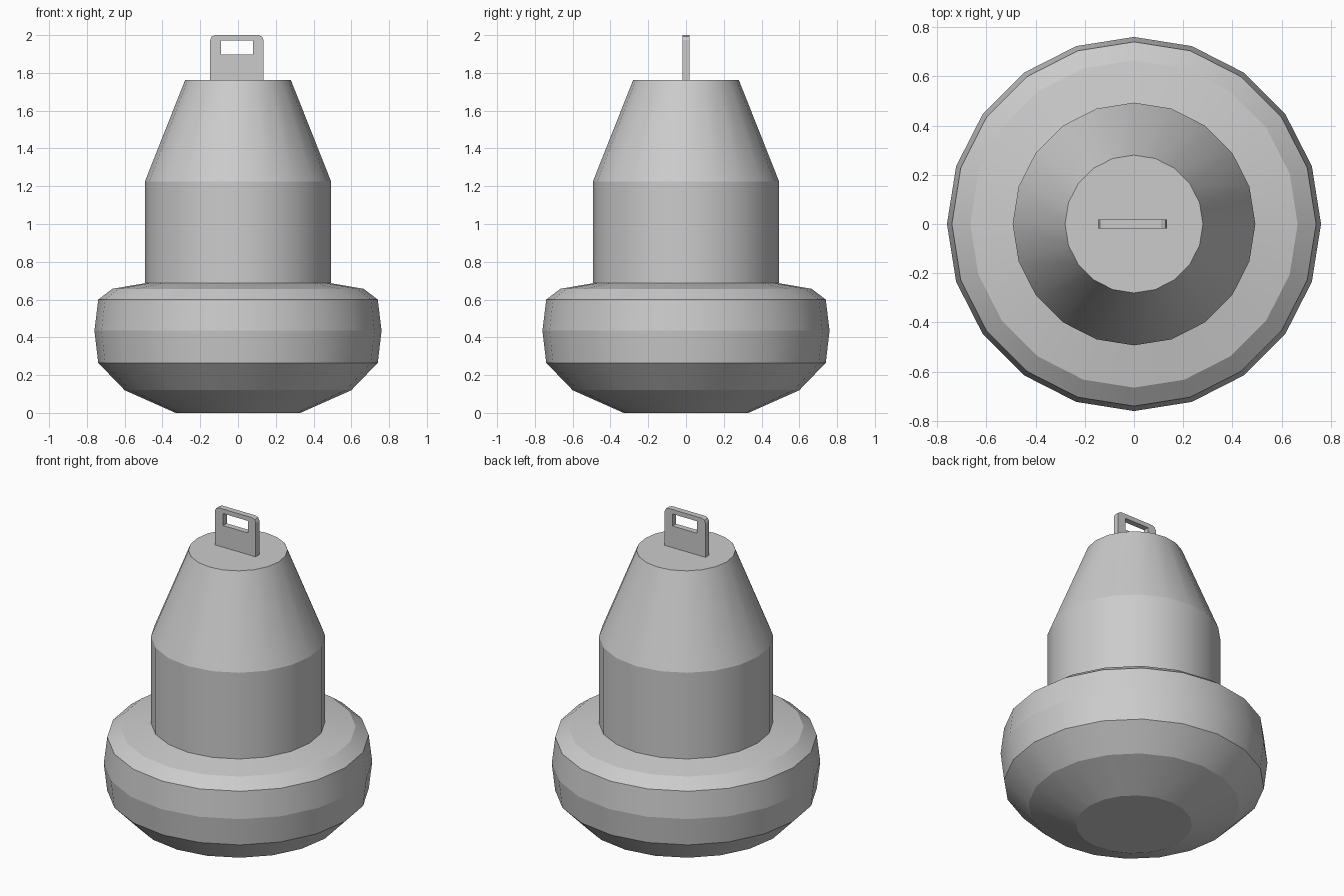
import bpy, bmesh, math

if "Cube" in bpy.data.objects:
    bpy.data.objects.remove(bpy.data.objects["Cube"])

SIDES = 20


def lathe(name, profile):
    """Capped 20-sided turned part: smooth round the axis, crisp at each ring."""
    bm = bmesh.new()
    rings = []
    for r, z in profile:
        rings.append([bm.verts.new((r * math.cos(math.tau * i / SIDES),
                                    r * math.sin(math.tau * i / SIDES), z))
                      for i in range(SIDES)])
    for low, high in zip(rings, rings[1:]):
        for i in range(SIDES):
            j = (i + 1) % SIDES
            bm.faces.new((low[i], low[j], high[j], high[i])).smooth = True
    bm.faces.new(rings[0][::-1])
    bm.faces.new(rings[-1])
    for e in bm.edges:
        a, b = e.verts
        e.smooth = abs(a.co.z - b.co.z) > 1e-5
    mesh = bpy.data.meshes.new(name)
    bm.to_mesh(mesh)
    bm.free()
    obj = bpy.data.objects.new(name, mesh)
    bpy.context.collection.objects.link(obj)
    return obj


def plate(name, outlines, thickness):
    """Flat upright plate from x,z outlines; inner outlines become holes."""
    curve = bpy.data.curves.new(name, 'CURVE')
    curve.dimensions = '2D'
    curve.fill_mode = 'BOTH'
    curve.extrude = thickness / 2
    for pts in outlines:
        s = curve.splines.new('POLY')
        s.points.add(len(pts) - 1)
        for p, (x, z) in zip(s.points, pts):
            p.co = (x, z, 0, 1)
        s.use_cyclic_u = True
    obj = bpy.data.objects.new(name, curve)
    obj.rotation_euler.x = math.pi / 2
    bpy.context.collection.objects.link(obj)
    bpy.ops.object.select_all(action='DESELECT')
    obj.select_set(True)
    bpy.context.view_layer.objects.active = obj
    bpy.ops.object.convert(target='MESH')
    bpy.ops.object.shade_flat()
    return obj


# Bulging float at the bottom
lathe("float_base", [(0.33, 0), (0.60, 0.12), (0.74, 0.265), (0.76, 0.435),
                     (0.74, 0.60), (0.665, 0.657), (0.49, 0.687)])

# Straight body with tapered top
lathe("body", [(0.493, 0.67), (0.493, 1.225), (0.28, 1.762)])

# Lifting lug with a rectangular slot and clipped top corners
L, R, T = -0.147, 0.135, 2.0
plate("lifting_lug", [
    [(L, 1.75), (R, 1.75), (R, T - 0.025), (R - 0.008, T - 0.008),
     (R - 0.025, T), (L + 0.025, T), (L + 0.008, T - 0.008), (L, T - 0.025)],
    [(-0.09, 1.897), (0.08, 1.897), (0.08, 1.972), (-0.09, 1.972)],
], 0.036)
